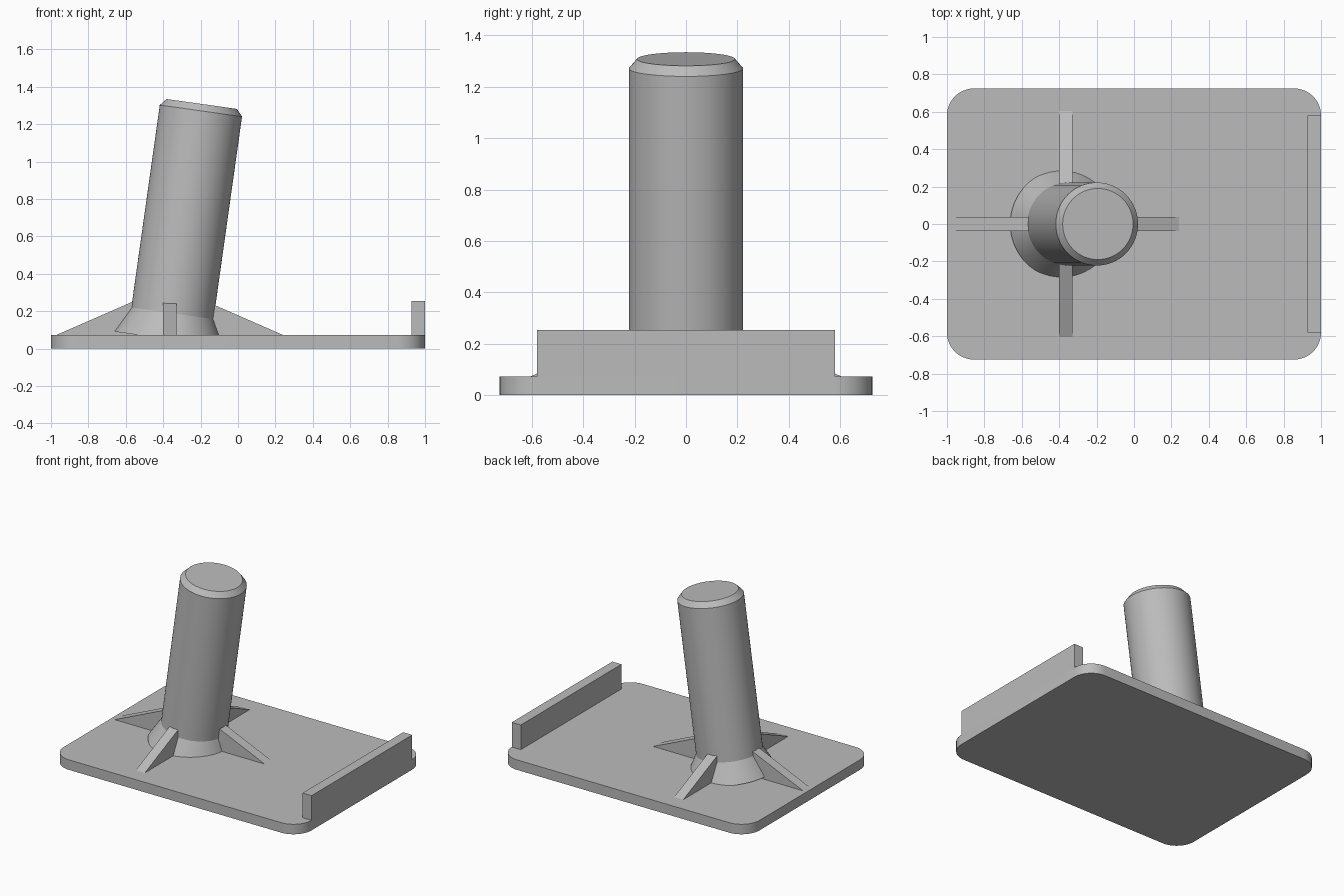
import bpy, bmesh, math
from mathutils import Matrix, Vector

cube = bpy.data.objects.get("Cube")
if cube:
    bpy.data.objects.remove(cube, do_unlink=True)

grey = bpy.data.materials.new("plain grey")
grey.use_nodes = True
colour = (0.5, 0.5, 0.5, 1)
grey.diffuse_color = colour
grey.node_tree.nodes["Principled BSDF"].inputs["Base Color"].default_value = colour

THICK = 0.073
TILT = math.radians(8)
FOOT = Vector((-0.365, 0, 0))


def finish(name, bm, matrix=Matrix(), smooth=False):
    bmesh.ops.recalc_face_normals(bm, faces=bm.faces)
    mesh = bpy.data.meshes.new(name)
    bm.to_mesh(mesh)
    bm.free()
    mesh.materials.append(grey)
    obj = bpy.data.objects.new(name, mesh)
    obj.matrix_world = matrix
    bpy.context.collection.objects.link(obj)
    if smooth:
        bpy.ops.object.select_all(action='DESELECT')
        obj.select_set(True)
        bpy.context.view_layer.objects.active = obj
        bpy.ops.object.shade_smooth_by_angle(angle=math.radians(25))
    return obj


def prism(name, points, direction, matrix=Matrix(), smooth=False):
    """Extrude a flat outline along a direction."""
    bm = bmesh.new()
    face = bm.faces.new([bm.verts.new(p) for p in points])
    new = bmesh.ops.extrude_face_region(bm, geom=[face])["geom"]
    verts = [v for v in new if isinstance(v, bmesh.types.BMVert)]
    bmesh.ops.translate(bm, verts=verts, vec=direction)
    return finish(name, bm, matrix, smooth)


def lathe(name, profile, matrix, sides=64):
    """Solid of stacked rings given as (radius, height)."""
    bm = bmesh.new()
    rings = []
    for r, z in profile:
        angles = [2 * math.pi * i / sides for i in range(sides)]
        rings.append([bm.verts.new((r * math.cos(a), r * math.sin(a), z)) for a in angles])
    for low, high in zip(rings, rings[1:]):
        for i in range(sides):
            j = (i + 1) % sides
            bm.faces.new((low[i], low[j], high[j], high[i]))
    bm.faces.new(rings[0])
    bm.faces.new(rings[-1])
    return finish(name, bm, matrix, True)


# Base plate with rounded corners
radius, steps = 0.145, 12
outline = []
for k, (sx, sy) in enumerate([(1, 1), (-1, 1), (-1, -1), (1, -1)]):
    for i in range(steps + 1):
        a = math.pi / 2 * (k + i / steps)
        outline.append((sx * (1 - radius) + radius * math.cos(a),
                        sy * (0.725 - radius) + radius * math.sin(a), 0))
prism("base_plate", outline, (0, 0, THICK), smooth=True)

# Upright lip along one end
lip = [(1 - THICK, -0.58, 0), (1, -0.58, 0), (1, 0.58, 0), (1 - THICK, 0.58, 0)]
prism("end_lip", lip, (0, 0, 0.253))

# Leaning post with a flared collar and a chamfered top
lean = Matrix.Translation((-0.37, 0, 0.05)) @ Matrix.Rotation(TILT, 4, 'Y')
lathe("post_collar", [(0.295, 0), (0.222, 0.14)], lean)
lathe("post", [(0.222, 0.14), (0.222, 1.233), (0.19, 1.27)], lean)

# Four triangular ribs around the foot of the post
half = THICK / 2
rib = [(0.605, -half, THICK), (0.2, -half, 0.25), (0.1, -half, 0.25), (0.1, -half, THICK)]
for i, side in enumerate(["left", "back", "right", "front"]):
    turn = Matrix.Translation(FOOT) @ Matrix.Rotation(i * math.pi / 2, 4, 'Z')
    prism(side + "_rib", rib, (0, THICK, 0), turn)
